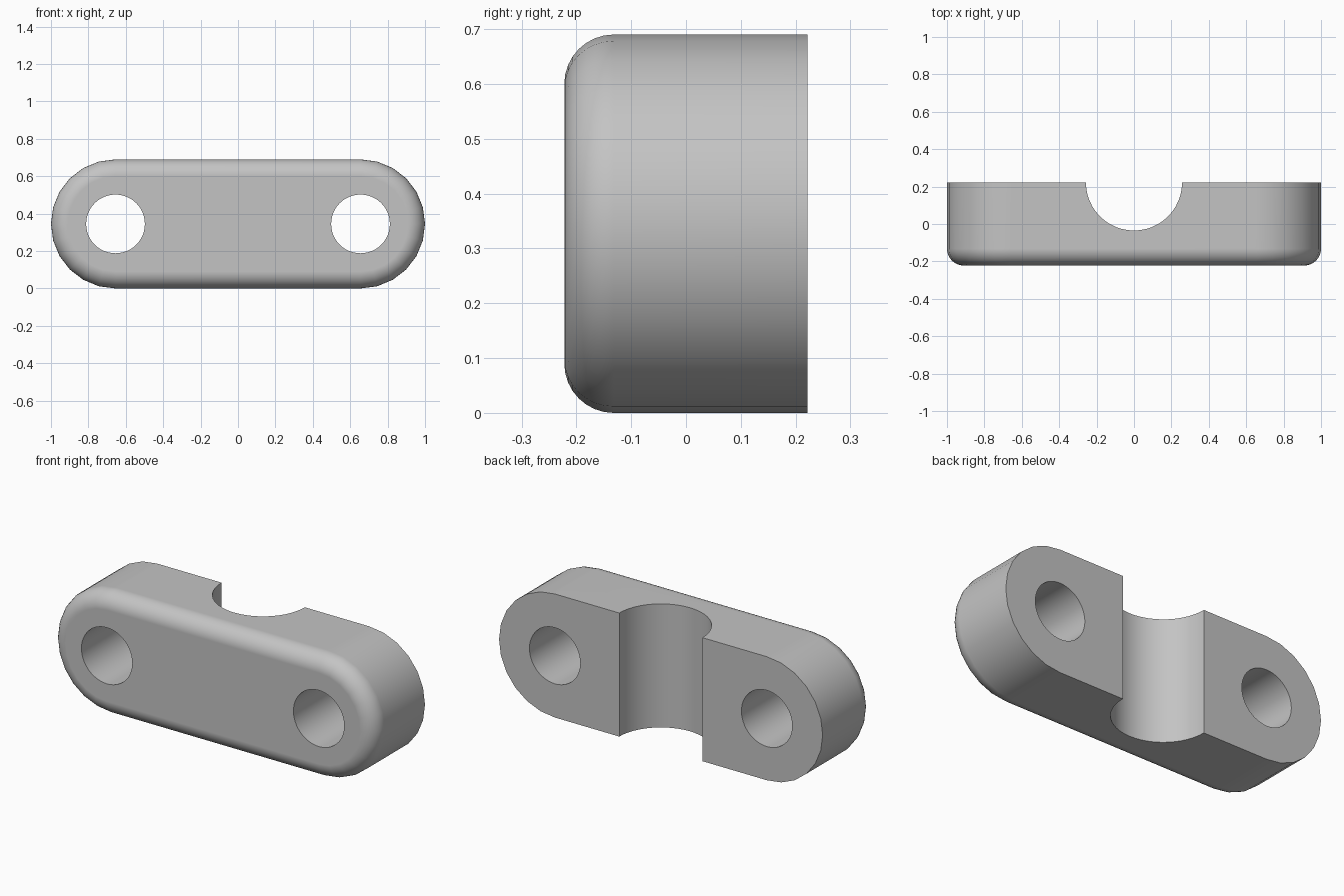
import bpy
import bmesh
from math import pi, sin, cos

# Overall dimensions
RADIUS = 0.345      # end rounding, half of the height
CENTER = 0.655      # distance of the end centres from the middle
HALF_DEPTH = 0.222
FILLET = 0.09
ARC_STEPS = 12
FILLET_STEPS = 8

cube = bpy.data.objects.get("Cube")
if cube:
    bpy.data.objects.remove(cube, do_unlink=True)

grey = bpy.data.materials.new("light_grey")
grey.use_nodes = True
color = (0.55, 0.55, 0.55, 1)
grey.diffuse_color = color
grey.node_tree.nodes["Principled BSDF"].inputs["Base Color"].default_value = color


def stadium(radius, y):
    """Outline of a bar with round ends, in the plane at depth y."""
    points = []
    for side, start in ((1, -pi / 2), (-1, pi / 2)):
        for i in range(ARC_STEPS + 1):
            a = start + pi * i / ARC_STEPS
            points.append((side * CENTER + radius * cos(a), y, RADIUS + radius * sin(a)))
    return points


# Clamp body: outlines lofted from the rounded front to the flat back
bm = bmesh.new()
rings = []
for i in range(FILLET_STEPS + 1):
    a = pi / 2 * i / FILLET_STEPS
    rings.append(stadium(RADIUS - FILLET * (1 - sin(a)),
                         -HALF_DEPTH + FILLET * (1 - cos(a))))
rings.append(stadium(RADIUS, HALF_DEPTH))
loops = [[bm.verts.new(p) for p in ring] for ring in rings]
for lower, upper in zip(loops, loops[1:]):
    for i in range(len(lower)):
        j = (i + 1) % len(lower)
        bm.faces.new((lower[i], lower[j], upper[j], upper[i]))
bm.faces.new(loops[0])
bm.faces.new(loops[-1])
bmesh.ops.recalc_face_normals(bm, faces=bm.faces)
mesh = bpy.data.meshes.new("clamp_body")
bm.to_mesh(mesh)
bm.free()
body = bpy.data.objects.new("clamp_body", mesh)
bpy.context.collection.objects.link(body)
mesh.materials.append(grey)


def cut_cylinder(name, radius, location, rotation=(0, 0, 0)):
    """Subtract a long cylinder from the body."""
    bpy.ops.mesh.primitive_cylinder_add(vertices=48, radius=radius, depth=2,
                                        location=location, rotation=rotation)
    cutter = bpy.context.object
    cutter.name = name
    cutter.hide_render = True
    cutter.data.materials.append(grey)
    cut = body.modifiers.new(name, 'BOOLEAN')
    cut.operation = 'DIFFERENCE'
    cut.solver = 'EXACT'
    cut.object = cutter
    bpy.context.view_layer.objects.active = body
    bpy.ops.object.modifier_apply(modifier=cut.name)
    bpy.data.objects.remove(cutter, do_unlink=True)


# Screw holes through the depth, and the half-round pipe groove in the back
for side in (-1, 1):
    cut_cylinder("screw_hole", 0.157, (side * CENTER, 0, RADIUS), (pi / 2, 0, 0))
cut_cylinder("pipe_groove", 0.257, (0, HALF_DEPTH, RADIUS))

# Smooth rounded surfaces with crisp cut edges and flat faces
bpy.ops.object.select_all(action='DESELECT')
body.select_set(True)
bpy.context.view_layer.objects.active = body
bpy.ops.object.shade_smooth_by_angle()
flat = body.modifiers.new("flat_faces", 'WEIGHTED_NORMAL')
flat.keep_sharp = True
